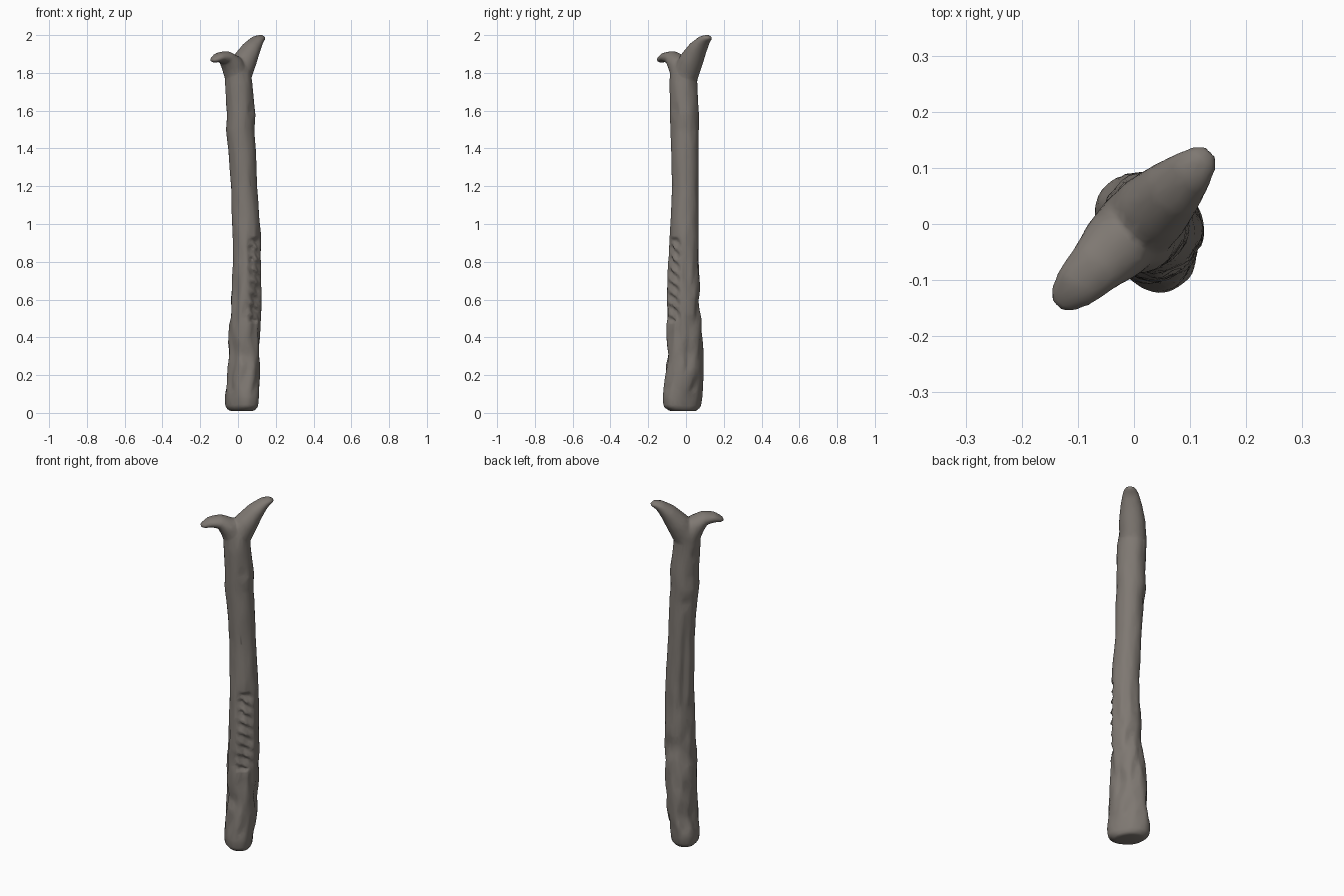
import bpy, bmesh, math
from mathutils import Vector, noise

if "Cube" in bpy.data.objects:
    bpy.data.objects.remove(bpy.data.objects["Cube"])

wood = bpy.data.materials.new("weathered grey wood")
wood.diffuse_color = (0.21, 0.188, 0.168, 1)
wood.use_nodes = True
wood.node_tree.nodes["Principled BSDF"].inputs["Base Color"].default_value = wood.diffuse_color

# Trunk profile: z, x min, x max, y min, y max, diagonal stretch
TRUNK = [
    (0.01, -0.045, 0.085, -0.085, 0.055, 0.3),
    (0.03, -0.066, 0.105, -0.118, 0.078, 0.35),
    (0.08, -0.07, 0.11, -0.123, 0.086, 0.35),
    (0.20, -0.056, 0.113, -0.11, 0.09, 0.2),
    (0.40, -0.048, 0.115, -0.10, 0.088, 0.05),
    (0.60, -0.036, 0.122, -0.10, 0.073, 0.0),
    (0.80, -0.027, 0.124, -0.094, 0.068, 0.0),
    (0.93, -0.03, 0.122, -0.086, 0.066, 0.0),
    (1.20, -0.037, 0.101, -0.074, 0.066, 0.0),
    (1.40, -0.052, 0.095, -0.08, 0.066, 0.0),
    (1.50, -0.064, 0.087, -0.082, 0.068, 0.0),
    (1.58, -0.06, 0.092, -0.085, 0.068, 0.0),
    (1.75, -0.07, 0.076, -0.088, 0.06, 0.05),
    (1.81, -0.068, 0.066, -0.084, 0.058, 0.05),
    (1.85, -0.04, 0.04, -0.05, 0.03, 0.0),
]
# Prong stations: diagonal distance, z, half thickness, half width
TALL = [(0.0, 1.78, .07, .07), (.05, 1.865, .062, .068), (.10, 1.93, .045, .056),
        (.145, 1.972, .028, .042), (.175, 1.984, .018, .03), (.192, 1.98, .008, .014)]
SHORT = [(0.0, 1.78, .07, .07), (-.05, 1.852, .052, .064), (-.095, 1.882, .035, .052),
         (-.145, 1.882, .025, .043), (-.178, 1.869, .016, .03), (-.194, 1.866, .008, .014)]


def sample(rows, f):
    """Linear blend between neighbouring rows at fractional index f."""
    i = min(int(f), len(rows) - 2)
    return [a + (b - a) * (f - i) for a, b in zip(rows[i], rows[i + 1])]


def at_height(z):
    for i in range(len(TRUNK) - 1):
        if z <= TRUNK[i + 1][0]:
            a, b = TRUNK[i][0], TRUNK[i + 1][0]
            return sample(TRUNK, i + (z - a) / (b - a))
    return TRUNK[-1]


def loft(bm, rings):
    loops = [[bm.verts.new(p) for p in ring] for ring in rings]
    n = len(loops[0])
    for a, b in zip(loops, loops[1:]):
        for i in range(n):
            j = (i + 1) % n
            bm.faces.new((a[i], a[j], b[j], b[i]))
    bm.faces.new(loops[0][::-1])
    bm.faces.new(loops[-1])


def carve(z, ang):
    """Depth removed from the surface: chopped notches and rough bark."""
    depth = 0.0
    front = max(0.0, 1 - abs(ang + 0.85) / 0.65)
    if 0.48 < z < 0.92:
        wave = (z + 0.05 * (ang + 0.85)) / 0.062
        depth += 0.026 * (wave % 1.0) * min(1, front * 2)
    # Long split up the back
    back = max(0.0, 1 - abs(ang - 2.5) / 0.35)
    if 0.65 < z < 1.4:
        depth += 0.016 * back * math.sin((z - 0.65) / 0.75 * math.pi)
    # Small knot scars
    for kz, ka in ((1.42, 2.35), (1.7, 2.9), (1.6, -0.7), (0.3, -1.6)):
        d = math.hypot((z - kz) / 0.05, (ang - ka) / 0.4)
        depth += 0.01 * max(0, 1 - d)
    rough = 1.0 if z < 0.55 else max(0.2, 1 - (z - 0.55) * 1.6)
    if z < 0.12:
        rough *= 0.3
    p = Vector((math.cos(ang) * 2.2, math.sin(ang) * 2.2, z * 8))
    depth += max(-0.2, noise.noise(p)) * 0.018 * rough
    return depth


def trunk_ring(z, n=40):
    _, x0, x1, y0, y1, k = at_height(z)
    cx, cy, a, b = (x0 + x1) / 2, (y0 + y1) / 2, (x1 - x0) / 2, (y1 - y0) / 2
    ring = []
    for i in range(n):
        t = -math.pi + 2 * math.pi * i / n
        d = Vector((a * math.cos(t), b * math.sin(t - k), 0))
        ang = math.atan2(d.y, d.x)
        d *= 1 - carve(z, ang) / d.length
        ring.append(Vector((cx, cy, z)) + d)
    return ring


def prong_rings(rows, n=20):
    diag, side = Vector((1, 1, 0)).normalized(), Vector((1, -1, 0)).normalized()
    rings = []
    count = (len(rows) - 1) * 3
    for j in range(count + 1):
        f = j / 3
        s, z, thick, wide = sample(rows, f)
        a, b = sample(rows, max(0, f - .6)), sample(rows, min(len(rows) - 1, f + .6))
        along = (diag * (b[0] - a[0]) + Vector((0, 0, b[1] - a[1]))).normalized()
        up = side.cross(along)
        c = diag * s + Vector((0, -0.008, z))
        rings.append([c + side * wide * math.cos(2 * math.pi * i / n)
                      + up * thick * math.sin(2 * math.pi * i / n) for i in range(n)])
    return rings


# Trunk and both prongs, fused into one piece of wood
bm = bmesh.new()
loft(bm, [trunk_ring(0.01 + 1.84 * i / 150) for i in range(151)])
loft(bm, prong_rings(TALL))
loft(bm, prong_rings(SHORT))
bmesh.ops.recalc_face_normals(bm, faces=bm.faces)
mesh = bpy.data.meshes.new("forked_post")
bm.to_mesh(mesh)
bm.free()
mesh.materials.append(wood)
post = bpy.data.objects.new("forked_post", mesh)
bpy.context.collection.objects.link(post)

fuse = post.modifiers.new("fuse", 'REMESH')
fuse.mode = 'VOXEL'
fuse.voxel_size = 0.008
fuse.use_smooth_shade = True
soft = post.modifiers.new("soften", 'SMOOTH')
soft.factor = 0.5
soft.iterations = 3
simple = post.modifiers.new("simplify", 'DECIMATE')
simple.ratio = 0.15
